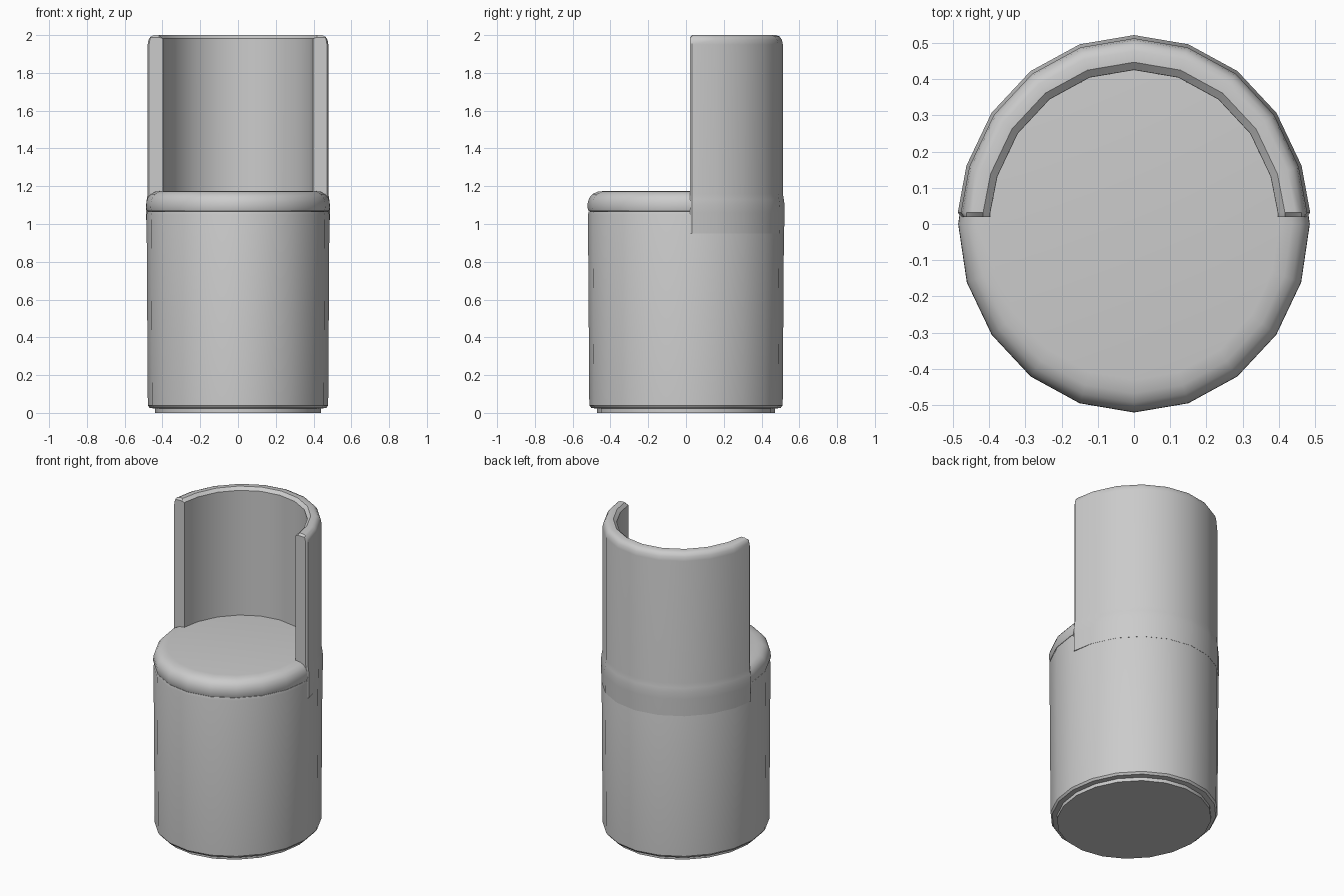
import bpy, math

if "Cube" in bpy.data.objects:
    bpy.data.objects.remove(bpy.data.objects["Cube"])

SIDES = 20
RATIO = 0.485 / 0.52      # the plan is slightly narrower in x than in y


def make_object(name, verts, faces):
    mesh = bpy.data.meshes.new(name)
    mesh.from_pydata(verts, [], faces)
    obj = bpy.data.objects.new(name, mesh)
    bpy.context.collection.objects.link(obj)
    bpy.ops.object.select_all(action='DESELECT')
    obj.select_set(True)
    bpy.context.view_layer.objects.active = obj
    bpy.ops.object.mode_set(mode='EDIT')
    bpy.ops.mesh.select_all(action='SELECT')
    bpy.ops.mesh.remove_doubles(threshold=0.0001)
    bpy.ops.mesh.normals_make_consistent(inside=False)
    bpy.ops.object.mode_set(mode='OBJECT')
    bpy.ops.object.shade_smooth_by_angle(angle=math.radians(32))
    return obj


def point(r, z, a):
    return (r * RATIO * math.cos(a), r * math.sin(a), z)


def lathe(name, profile):
    """Capped elliptical solid from (radius, height) pairs."""
    n = SIDES
    verts = [point(r, z, 2 * math.pi * i / n) for r, z in profile for i in range(n)]
    faces = [(k * n + i, k * n + (i + 1) % n, (k + 1) * n + (i + 1) % n, (k + 1) * n + i)
             for k in range(len(profile) - 1) for i in range(n)]
    faces += [tuple(range(n)), tuple(range((len(profile) - 1) * n, len(profile) * n))]
    return make_object(name, verts, faces)


# Recessed foot and upholstered drum
lathe("foot", [(0.472, 0), (0.472, 0.04)])
lathe("drum", [(0.47, 0.022), (0.502, 0.027), (0.512, 0.04), (0.519, 1.05), (0.515, 1.066), (0.49, 1.066)])

# Seat cushion with rounded rim
lathe("seat", [(0.49, 1.066), (0.516, 1.068), (0.521, 1.085), (0.520, 1.115), (0.511, 1.14),
               (0.494, 1.159), (0.468, 1.171), (0.43, 1.175)])

# Curved backrest: wall section swept round the rear half, with softened ends
section = [(0.425, 0.95), (0.5195, 0.95), (0.5215, 1.06), (0.522, 1.10), (0.518, 1.13),
           (0.513, 1.16), (0.513, 1.95), (0.508, 1.975), (0.496, 1.992), (0.478, 2.0),
           (0.447, 2.0), (0.426, 1.982)]
inset = [(min(max(r, 0.433), r - 0.008 if r > 0.5 else r), min(z, 1.988)) for r, z in section]


def end_ring(sec, a, y):
    return [(p[0], y, p[2]) for p in (point(r, z, a) for r, z in sec)]


rings = [end_ring(inset, 0, 0.02), end_ring(section, 0, 0.032)]
rings += [[point(r, z, i * 2 * math.pi / SIDES) for r, z in section] for i in range(1, SIDES // 2)]
rings += [end_ring(section, math.pi, 0.032), end_ring(inset, math.pi, 0.02)]
m = len(section)
verts = [v for ring in rings for v in ring]
faces = [(k * m + j, k * m + (j + 1) % m, (k + 1) * m + (j + 1) % m, (k + 1) * m + j)
         for k in range(len(rings) - 1) for j in range(m)]
faces += [tuple(range(m)), tuple(range((len(rings) - 1) * m, len(rings) * m))]
make_object("backrest", verts, faces)
